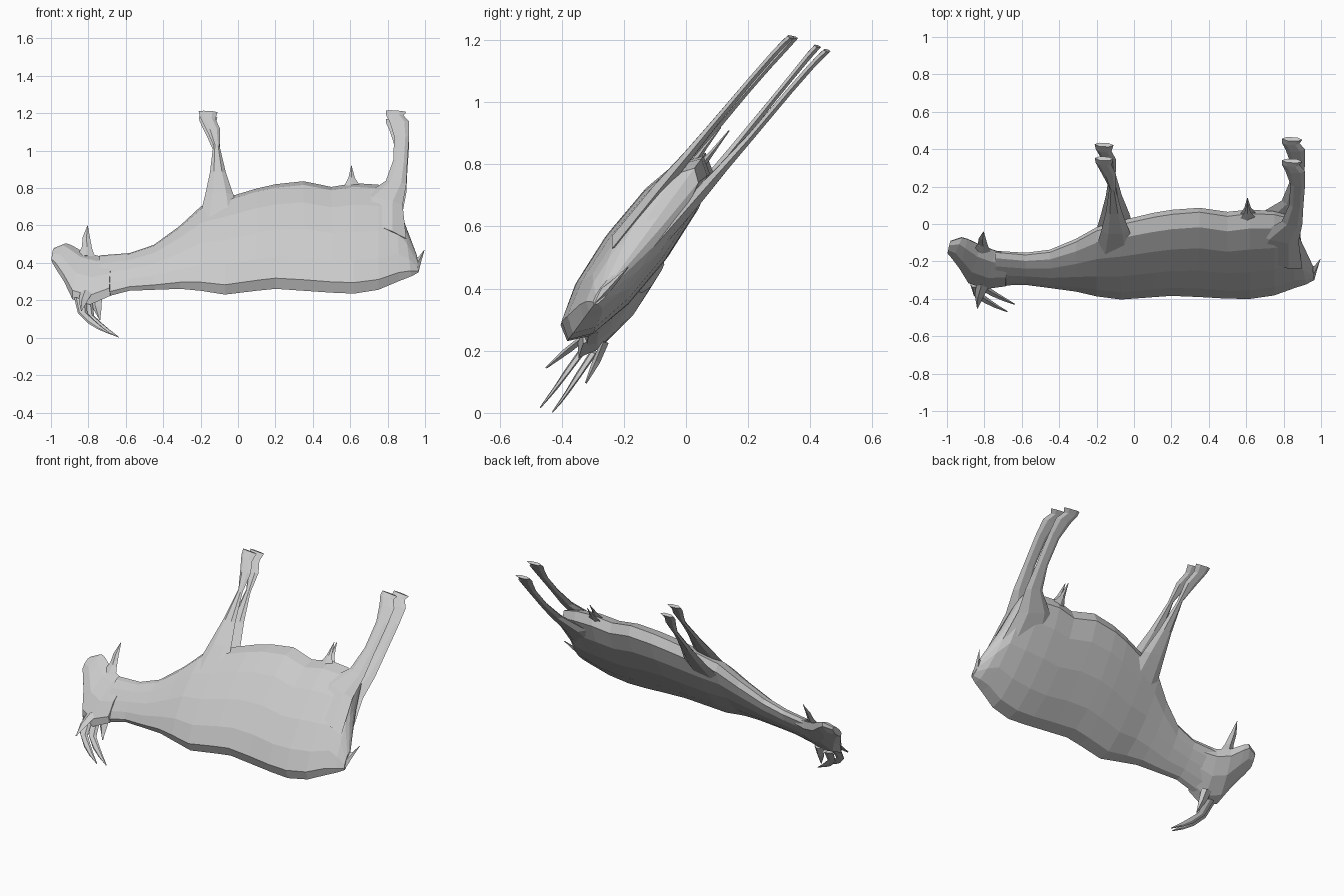
import bpy, bmesh, math

# The animal is a thin leaning slab, upside down: (x, Z) lie in its mid-plane,
# w is the sideways offset from that plane.
def place(x, Z, w, skew=0.0):
    t = min(max((-0.2 - x) / 0.6, 0), 1)          # neck and head swing sideways
    return (x + skew * w, -0.567 + 0.81 * Z + 0.085 * t + 0.97 * w, Z - 0.37 * w)

def loft(name, stations, n=8, skew=0.0, power=1.0, lean=0.0):
    """Each station: (xa, za, xb, zb, half_width, sideways centre)."""
    bm = bmesh.new()
    rings = []
    for xa, za, xb, zb, hw, c in stations:
        ring = []
        for i in range(n):
            a = 2 * math.pi * i / n
            t = (1 - math.cos(a)) / 2
            s = math.sin(a)
            s = math.copysign(abs(s) ** power, s) if abs(s) > 1e-6 else 0.0
            z = za + (zb - za) * t
            w = c + hw * s + lean * (z - 0.2)
            ring.append(bm.verts.new(place(xa + (xb - xa) * t, z, w, skew)))
        rings.append(ring)
    for r0, r1 in zip(rings, rings[1:]):
        for i in range(n):
            j = (i + 1) % n
            bm.faces.new((r0[i], r0[j], r1[j], r1[i]))
    bm.faces.new(rings[0])
    bm.faces.new(rings[-1])
    bmesh.ops.recalc_face_normals(bm, faces=bm.faces)
    me = bpy.data.meshes.new(name)
    bm.to_mesh(me)
    bm.free()
    ob = bpy.data.objects.new(name, me)
    bpy.context.collection.objects.link(ob)
    return ob

# Trunk and neck: x, spine height, belly height, half width
trunk = [(-0.74, .21, .435, .038), (-0.58, .25, .447, .042), (-0.45, .255, .49, .05),
         (-0.31, .26, .59, .065), (-0.2, .25, .69, .08), (-0.07, .23, .735, .09),
         (0.1, .25, .785, .098), (0.2, .26, .807, .10), (0.35, .25, .823, .10),
         (0.5, .24, .793, .10), (0.62, .235, .813, .098), (0.75, .255, .805, .088)]
st = [(x, a, x, b, w, 0) for x, a, b, w in trunk]
st += [(0.86, .30, 0.85, .775, .07, 0), (0.925, .325, 0.885, .62, .05, 0), (0.965, .345, 0.955, .44, .015, 0)]
loft("body", st, 12, power=0.9, lean=-0.06)

# Head: forehead point, jaw point, half width
loft("head", [(-.68, .22, -.66, .43, .04, -.01), (-.79, .175, -.74, .435, .045, -.005),
              (-.885, .205, -.82, .455, .045, 0), (-.93, .30, -.89, .495, .036, 0),
              (-.975, .37, -.92, .505, .028, 0), (-.995, .405, -.983, .48, .018, 0)], 8, skew=0.3)

# Beard
loft("beard", [(-.86, .43, -.765, .43, .015, -.01), (-.835, .48, -.78, .47, .01, -.015),
               (-.83, .53, -.79, .52, .007, -.025), (-.805, .587, -.803, .587, .002, -.035)], 4)

# Tail
loft("tail", [(.93, .335, .92, .44, .02, -.012), (.965, .345, .95, .43, .015, -.01),
              (.978, .40, .965, .43, .01, -.005), (.998, .47, .996, .47, .002, 0)], 4)

# Leg, ear, horn and teat sections; side offset is mirrored about a centre
front = [(-.21, .60, .01, .60, .025, .045), (-.175, .74, -.025, .74, .02, .048),
         (-.15, .86, -.065, .86, .015, .045), (-.132, 1.01, -.098, 1.0, .011, .042),
         (-.168, 1.09, -.095, 1.095, .011, .04), (-.205, 1.165, -.12, 1.15, .012, .038),
         (-.21, 1.193, -.11, 1.188, .012, .038)]
rear = [(.60, .62, .90, .50, .03, .05), (.67, .73, .88, .68, .026, .055),
        (.79, .81, .90, .79, .018, .057), (.83, .92, .905, .90, .013, .06),
        (.835, 1.05, .915, 1.05, .012, .06), (.81, 1.13, .915, 1.13, .012, .06),
        (.79, 1.17, .885, 1.165, .012, .06), (.79, 1.192, .90, 1.185, .012, .06)]
ear = [(-.82, .24, -.75, .24, .012, .03), (-.815, .18, -.765, .185, .012, .048),
       (-.79, .12, -.786, .12, .003, .066)]
horn = [(-.865, .21, -.80, .20, .012, .016), (-.85, .13, -.80, .13, .010, .018),
        (-.80, .075, -.765, .095, .007, .019), (-.75, .045, -.73, .06, .005, .02),
        (-.69, .02, -.688, .023, .002, .02)]
teat = [(.56, .78, .65, .80, .012, .012), (.59, .835, .625, .835, .007, .014), (.605, .90, .608, .90, .002, .014)]

# Paired parts on both sides: name, sections, sides, skew, centre at root and tip
for side, tag in ((-1, "left"), (1, "right")):
    for name, part, n, skew, c0, c1 in (("front_leg", front, 6, 0, -.025, -.011), ("rear_leg", rear, 6, 0, -.028, 0),
                                        ("ear", ear, 4, .75, 0, 0), ("horn", horn, 5, 1.0, .005, .032),
                                        ("teat", teat, 4, 0, -.035, -.038)):
        k = len(part) - 1
        loft(f"{name}_{tag}", [p[:5] + (p[5] * side + c0 + (c1 - c0) * i / k,) for i, p in enumerate(part)], n, skew)
